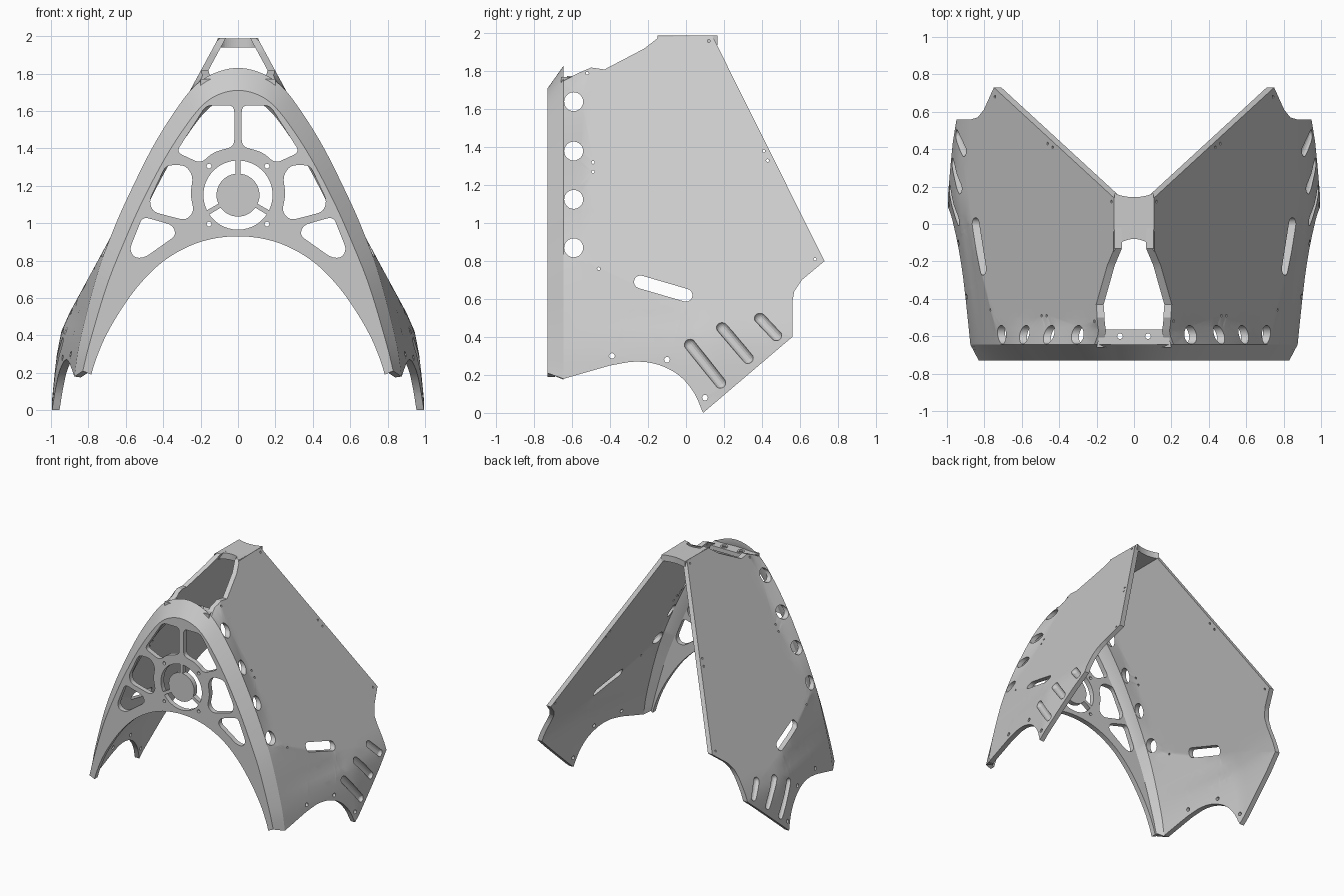
import bpy, bmesh, math
from mathutils import Vector

if "Cube" in bpy.data.objects:
    bpy.data.objects.remove(bpy.data.objects["Cube"], do_unlink=True)

grey = bpy.data.materials.new("light grey")
grey.use_nodes = True
grey.diffuse_color = (0.6, 0.6, 0.6, 1)
grey.node_tree.nodes["Principled BSDF"].inputs["Base Color"].default_value = (0.6, 0.6, 0.6, 1)


# ---------- 2D helpers ----------
def spline(pts, n=6):
    """Smooth open curve through the points."""
    p = [Vector(q) for q in pts]
    p = [2 * p[0] - p[1]] + p + [2 * p[-1] - p[-2]]
    out = []
    for a, b, c, d in zip(p, p[1:], p[2:], p[3:]):
        for i in range(n):
            t = i / n
            out.append(0.5 * (2 * b + (c - a) * t + (2 * a - 5 * b + 4 * c - d) * t * t
                              + (3 * b - a - 3 * c + d) * t ** 3))
    return out + [p[-2]]


def symmetric(half):
    return [(-x, z) for x, z in half[:0:-1]] + half


def rounded(pts, r=0.035, n=5):
    """Closed polygon with filleted corners."""
    p, out = [Vector(q) for q in pts], []
    for i, b in enumerate(p):
        a, c = p[i - 1], p[(i + 1) % len(p)]
        s = b + (a - b).normalized() * min(r, (a - b).length * 0.45)
        e = b + (c - b).normalized() * min(r, (c - b).length * 0.45)
        for k in range(n + 1):
            t = k / n
            out.append(s * (1 - t) ** 2 + b * 2 * t * (1 - t) + e * t * t)
    return out


def arc(c, r, a0=0, a1=360, n=24):
    end = n if a1 - a0 == 360 else n + 1
    return [Vector((c[0] + r * math.cos(math.radians(a0 + (a1 - a0) * i / n)),
                    c[1] + r * math.sin(math.radians(a0 + (a1 - a0) * i / n)))) for i in range(end)]


def capsule(a, b, r):
    ang = math.degrees(math.atan2(b[1] - a[1], b[0] - a[0]))
    return arc(b, r, ang - 90, ang + 90, 10) + arc(a, r, ang + 90, ang + 270, 10)


def lerp_table(table, z):
    """Linear lookup of x in (z, x) pairs sorted by z."""
    if z <= table[0][0]:
        return table[0][1]
    for (z0, x0), (z1, x1) in zip(table, table[1:]):
        if z <= z1:
            return x0 + (x1 - x0) * (z - z0) / max(z1 - z0, 1e-6)
    return table[-1][1]


# ---------- mesh helpers ----------
def finish(name, bm, smooth=None):
    bmesh.ops.recalc_face_normals(bm, faces=bm.faces[:])
    me = bpy.data.meshes.new(name)
    bm.to_mesh(me)
    bm.free()
    me.materials.append(grey)
    ob = bpy.data.objects.new(name, me)
    bpy.context.collection.objects.link(ob)
    if smooth:
        bpy.ops.object.select_all(action='DESELECT')
        ob.select_set(True)
        bpy.context.view_layer.objects.active = ob
        bpy.ops.object.shade_smooth_by_angle(angle=math.radians(smooth))
    return ob


def sheet(loops, place):
    """Filled flat region: first loop is the border, the others are holes."""
    bm = bmesh.new()
    for loop in loops:
        vs = [bm.verts.new(place(p[0], p[1])) for p in loop]
        for a, b in zip(vs, vs[1:] + vs[:1]):
            bm.edges.new((a, b))
    bmesh.ops.triangle_fill(bm, edges=bm.edges[:], use_beauty=True)
    return bm


def thicken(bm, offset):
    ext = bmesh.ops.extrude_face_region(bm, geom=bm.faces[:], use_keep_orig=True)
    moved = [g for g in ext["geom"] if isinstance(g, bmesh.types.BMVert)]
    bmesh.ops.translate(bm, verts=moved, vec=offset)


# ---------- arch outlines ----------
FRONT_Y, BACK_Y = -0.73, -0.645
front_arch = spline(symmetric([(0, 1.71), (0.11, 1.685), (0.2, 1.62), (0.3, 1.49), (0.4, 1.33),
                               (0.51, 1.12), (0.6, 0.92), (0.7, 0.67), (0.79, 0.37), (0.83, 0.21)]))
back_arch = spline(symmetric([(0, 1.83), (0.13, 1.80), (0.24, 1.725), (0.35, 1.58), (0.46, 1.40),
                              (0.57, 1.18), (0.66, 0.98), (0.755, 0.72), (0.845, 0.37), (0.875, 0.18)]))
inner_arch = spline(symmetric([(0, 0.93), (0.2, 0.9), (0.38, 0.81), (0.52, 0.68), (0.63, 0.53),
                               (0.71, 0.39), (0.76, 0.27), (0.785, 0.19)]))

# ---------- front plate with spoked openings ----------
openings = [
    [(0.02, 1.63), (0.17, 1.63), (0.33, 1.38), (0.2, 1.32), (0.13, 1.38), (0.02, 1.41)],
    [(0.385, 1.31), (0.28, 1.31), (0.24, 1.25), (0.255, 1.155), (0.235, 1.06), (0.28, 1.015),
     (0.455, 1.06), (0.475, 1.12)],
    [(0.51, 1.035), (0.35, 0.99), (0.33, 0.935), (0.5, 0.815), (0.555, 0.815), (0.58, 0.86)]]
hub = (0, 1.15)
holes = []
for poly in openings:
    for s in (1, -1):
        holes.append(rounded([(s * x, z) for x, z in poly]))
for a in (90, 210, 330):
    holes.append(arc(hub, 0.185, a + 4, a + 116, 14) + arc(hub, 0.115, a + 6, a + 114, 14)[::-1])
for x in (-0.155, 0.155):
    for z in (0.995, 1.305):
        holes.append(arc((x, z), 0.013, n=12))
bm = sheet([front_arch + inner_arch[::-1]] + holes, lambda x, z: (x, FRONT_Y, z))
thicken(bm, (0, 0.04, 0))
finish("front_plate", bm)

# ---------- bevelled hood rim around the plate ----------
bm = bmesh.new()
rows = []
for i, (f, b) in enumerate(zip(front_arch, back_arch)):
    t = back_arch[min(i + 1, len(back_arch) - 1)] - back_arch[max(i - 1, 0)]
    n = Vector((t.y, -t.x)).normalized() * 0.035
    rows.append([bm.verts.new((p.x, y, p.y)) for p, y in
                 ((f, FRONT_Y), (b, BACK_Y), (b + n, BACK_Y), (f + n, FRONT_Y + 0.04))])
for r0, r1 in zip(rows, rows[1:]):
    for k in range(4):
        bm.faces.new((r0[k], r0[k - 1], r1[k - 1], r1[k]))
bm.faces.new(rows[0])
bm.faces.new(rows[-1])
finish("hood_rim", bm, 30)

# ---------- side panels ----------
arch_table = sorted((p.y, p.x) for p in back_arch if p.x >= 0)
foot_table = [(0.0, 1.0), (0.2, 0.98), (0.3, 0.968), (0.42, 0.945), (0.52, 0.901), (1.98, 0.11), (2.1, 0.045)]


def panel_x(y, z):
    """Outer surface: flat slope that bends upright at the foot and joins the arch in front."""
    width = 0.12 + 0.65 * min(1, max(0, (0.8 - z) / 0.3))
    t = min(1, max(0, (y - BACK_Y) / width))
    return lerp_table(arch_table, z) * (1 - t) + lerp_table(foot_table, z) * t


lower_edge = spline([(0.09, 0.0), (0.04, 0.11), (-0.04, 0.2), (-0.15, 0.255), (-0.27, 0.27), (-0.4, 0.25)])
outline = ([(BACK_Y, 0.18), (BACK_Y, 1.75), (-0.57, 1.79), (-0.5, 1.82), (-0.43, 1.81), (-0.22, 1.92),
            (-0.13, 1.99), (0.14, 1.985), (0.73, 0.8), (0.61, 0.7), (0.57, 0.64), (0.56, 0.58),
            (0.56, 0.4)] + lower_edge)
cuts = [arc((-0.592, z), 0.05) for z in (0.87, 1.125, 1.38, 1.64)]
cuts.append(capsule((-0.24, 0.69), (0.0, 0.62), 0.034))
cuts += [arc(c, 0.015, n=12) for c in ((-0.39, 0.3), (-0.1, 0.28), (0.1, 0.08))]
cuts += [arc(c, 0.008, n=8) for c in ((0.12, 1.96), (0.68, 0.81), (0.41, 1.38), (0.43, 1.33),
                                      (-0.49, 1.32), (-0.49, 1.27), (-0.52, 1.79), (-0.46, 0.76))]
bm = sheet([outline] + cuts, lambda y, z: (0, y, z))
for axis, start, count in ((1, -0.6, 27), (2, 0.05, 39)):
    for i in range(count):
        co, no = Vector(), Vector()
        co[axis], no[axis] = start + 0.0501 * i, 1
        bmesh.ops.bisect_plane(bm, geom=bm.verts[:] + bm.edges[:] + bm.faces[:],
                               plane_co=co, plane_no=no, dist=1e-5)
for v in bm.verts:
    v.co.x = panel_x(v.co.y, v.co.z)
thicken(bm, (-0.04, 0, 0))
panels = finish("side_panels", bm, 25)

# louvre grooves pressed into the lower rear corner
bm = bmesh.new()
for a, b in (((0.02, 0.36), (0.18, 0.16)), ((0.19, 0.45), (0.325, 0.29)), ((0.39, 0.5), (0.475, 0.41))):
    a, b = (Vector((panel_x(*p) + 0.004, *p)) for p in (a, b))
    new = bmesh.ops.create_uvsphere(bm, u_segments=16, v_segments=12, radius=0.03)["verts"]
    turn = (b - a).to_track_quat('Z', 'Y')
    for v in new:
        end = b if v.co.z > 1e-4 else a
        v.co = turn @ v.co + end
cutter = finish("groove_cutter", bm)
cutter.hide_render = True
cutter.hide_set(True)
cut = panels.modifiers.new("grooves", 'BOOLEAN')
cut.operation, cut.solver, cut.object = 'DIFFERENCE', 'EXACT', cutter
panels.modifiers.new("mirror", 'MIRROR').use_clip = False

# ---------- roof bridge between the panels ----------
back = spline([(0.105, 0.165), (0.06, 0.15), (0, 0.143), (-0.06, 0.15), (-0.105, 0.165)])
front = spline([(-0.11, -0.15), (-0.07, -0.1), (0, -0.08), (0.07, -0.1), (0.11, -0.15)])
bm = sheet([back + front], lambda x, y: (x, y, 1.988))
thicken(bm, (0, 0, -0.05))
finish("roof_bridge", bm)

# ---------- screw tab behind the hood ----------
tab = [(-0.2, -0.66), (0.2, -0.66), (0.18, -0.565), (-0.18, -0.565)]
bm = sheet([tab] + [arc((x, -0.6), 0.015, n=12) for x in (-0.075, 0.075)], lambda x, y: (x, y, 1.77))
thicken(bm, (0, 0, -0.035))
finish("screw_tab", bm)
for name, x in (("right_screw_boss", -0.075), ("left_screw_boss", 0.075)):
    bm = sheet([arc((x, -0.6), 0.028), arc((x, -0.6), 0.015, n=12)], lambda px, py: (px, py, 1.776))
    thicken(bm, (0, 0, -0.006))
    finish(name, bm)
